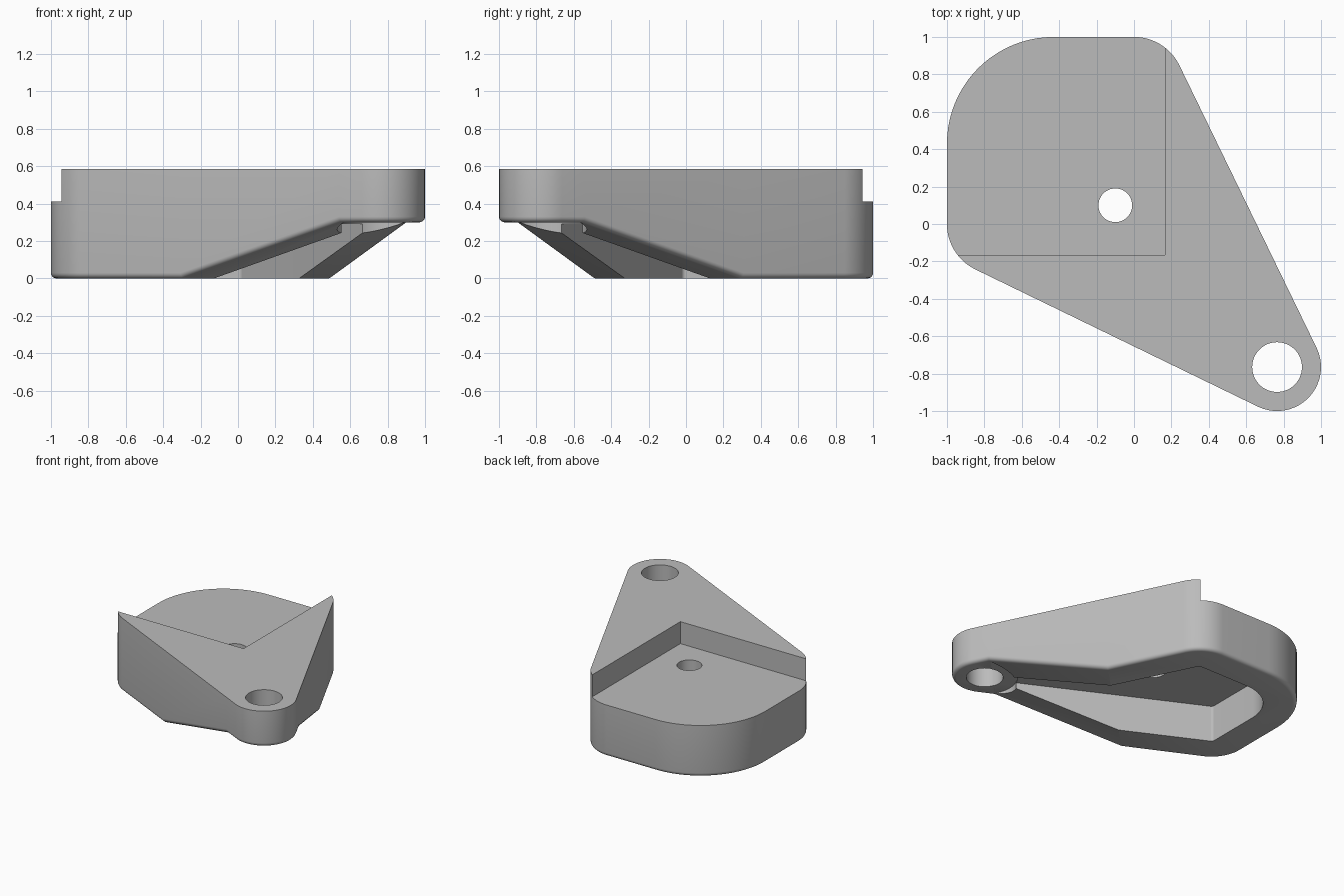
import bpy
import bmesh
import math
from mathutils import Vector

TOP, STEP_Z, TIP_Z, CEILING = 0.585, 0.41, 0.30, 0.29
FILLET, WALL, SEGS = 0.03, 0.245, 20
SLOPE_START, SLOPE_END = 0.14, 1.03
# Corner circles, counter-clockwise: tip, back corner, large corner, side corner
CIRCLES = [(0.765, -0.765, 0.235), (0, 0.73, 0.27),
           (-0.43, 0.43, 0.57), (-0.73, 0, 0.27)]

if "Cube" in bpy.data.objects:
    bpy.data.objects.remove(bpy.data.objects["Cube"])

grey = bpy.data.materials.new("plain grey")
grey.use_nodes = True
colour = (0.5, 0.5, 0.5, 1)
grey.diffuse_color = colour
grey.node_tree.nodes["Principled BSDF"].inputs["Base Color"].default_value = colour


def along(p):
    """Distance toward the tip along the diagonal."""
    return (p.x - p.y) / math.sqrt(2)


def underside(p):
    t = (along(p) - SLOPE_START) / (SLOPE_END - SLOPE_START)
    return TIP_Z * min(max(t, 0), 1)


def tangent_angle(a, b):
    dx, dy = b[0] - a[0], b[1] - a[1]
    return math.atan2(dy, dx) - math.acos((a[2] - b[2]) / math.hypot(dx, dy))


def outline(inset):
    """Rounded outline around the corner circles, split where the slope begins and ends."""
    arcs = []
    for i, c in enumerate(CIRCLES):
        start = tangent_angle(CIRCLES[i - 1], c)
        sweep = (tangent_angle(c, CIRCLES[(i + 1) % 4]) - start) % math.tau
        r = max(c[2] - inset, 0.005)
        arcs.append([Vector((c[0] + r * math.cos(start + sweep * k / SEGS),
                             c[1] + r * math.sin(start + sweep * k / SEGS), 0))
                     for k in range(SEGS + 1)])

    def split(a, b, d):
        return a.lerp(b, (d - along(a)) / (along(b) - along(a)))

    right = [split(arcs[0][-1], arcs[1][0], d) for d in (SLOPE_END, SLOPE_START)]
    left = [split(arcs[3][-1], arcs[0][0], d) for d in (SLOPE_START, SLOPE_END)]
    return arcs[0] + right + arcs[1] + arcs[2] + arcs[3] + left


def finish(name, bm):
    bmesh.ops.recalc_face_normals(bm, faces=bm.faces)
    mesh = bpy.data.meshes.new(name)
    bm.to_mesh(mesh)
    bm.free()
    mesh.materials.append(grey)
    obj = bpy.data.objects.new(name, mesh)
    bpy.context.collection.objects.link(obj)
    return obj


def prism(name, points, z0, z1):
    bm = bmesh.new()
    face = bm.faces.new([bm.verts.new((p.x, p.y, z0)) for p in points])
    new = bmesh.ops.extrude_face_region(bm, geom=[face])["geom"]
    bmesh.ops.translate(bm, vec=(0, 0, z1 - z0),
                        verts=[v for v in new if isinstance(v, bmesh.types.BMVert)])
    return finish(name, bm)


def disc(x, y, r, n=64):
    return [Vector((x + r * math.cos(math.tau * k / n),
                    y + r * math.sin(math.tau * k / n), 0)) for k in range(n)]


# Body: stacked outlines forming the lower fillet and the upright wall
bm = bmesh.new()
rings = []
for k in range(6):
    a = math.radians(90) * k / 5
    rings.append([bm.verts.new((p.x, p.y, underside(p) + FILLET * (1 - math.cos(a))))
                  for p in outline(FILLET * (1 - math.sin(a)))])
rings.append([bm.verts.new((p.x, p.y, TOP)) for p in outline(0)])
count = len(rings[0])
for low, high in zip(rings, rings[1:]):
    for i in range(count):
        j = (i + 1) % count
        bm.faces.new((low[i], low[j], high[j], high[i]))
bm.faces.new(rings[-1])

# Underside: flat base, slope and raised tip
base, s = rings[0], SEGS + 1
bm.faces.new(base[s + 1:-1])
bm.faces.new((base[s], base[s + 1], base[-2], base[-1]))
bm.faces.new([base[-1]] + base[:s + 1])
body = finish("bracket_body", bm)

# Cutters: corner step, hollow, tip recess and the two holes
edge = 0.165
step = [Vector(p) for p in ((-2, -edge, 0), (edge, -edge, 0), (edge, 2, 0), (-2, 2, 0))]
tip_x, tip_y, tip_r = CIRCLES[0]
cutters = [
    prism("step_cutter", step, STEP_Z, 1),
    prism("tip_recess_cutter", disc(tip_x, tip_y, tip_r), -0.1, TIP_Z - 0.002),
    prism("hollow_cutter", outline(WALL), -0.1, CEILING),
    prism("tip_hole_cutter", disc(tip_x, tip_y, 0.133), -0.2, 1),
    prism("small_hole_cutter", disc(-0.1, 0.1, 0.09), -0.2, 1),
]
bpy.ops.object.select_all(action="DESELECT")
body.select_set(True)
bpy.context.view_layer.objects.active = body
for cutter in cutters:
    cutter.hide_render = True
    mod = body.modifiers.new(cutter.name, "BOOLEAN")
    mod.operation, mod.solver, mod.object = "DIFFERENCE", "EXACT", cutter
    bpy.ops.object.modifier_apply(modifier=mod.name)
    bpy.data.objects.remove(cutter)

bpy.ops.object.shade_smooth_by_angle(angle=math.radians(25))
